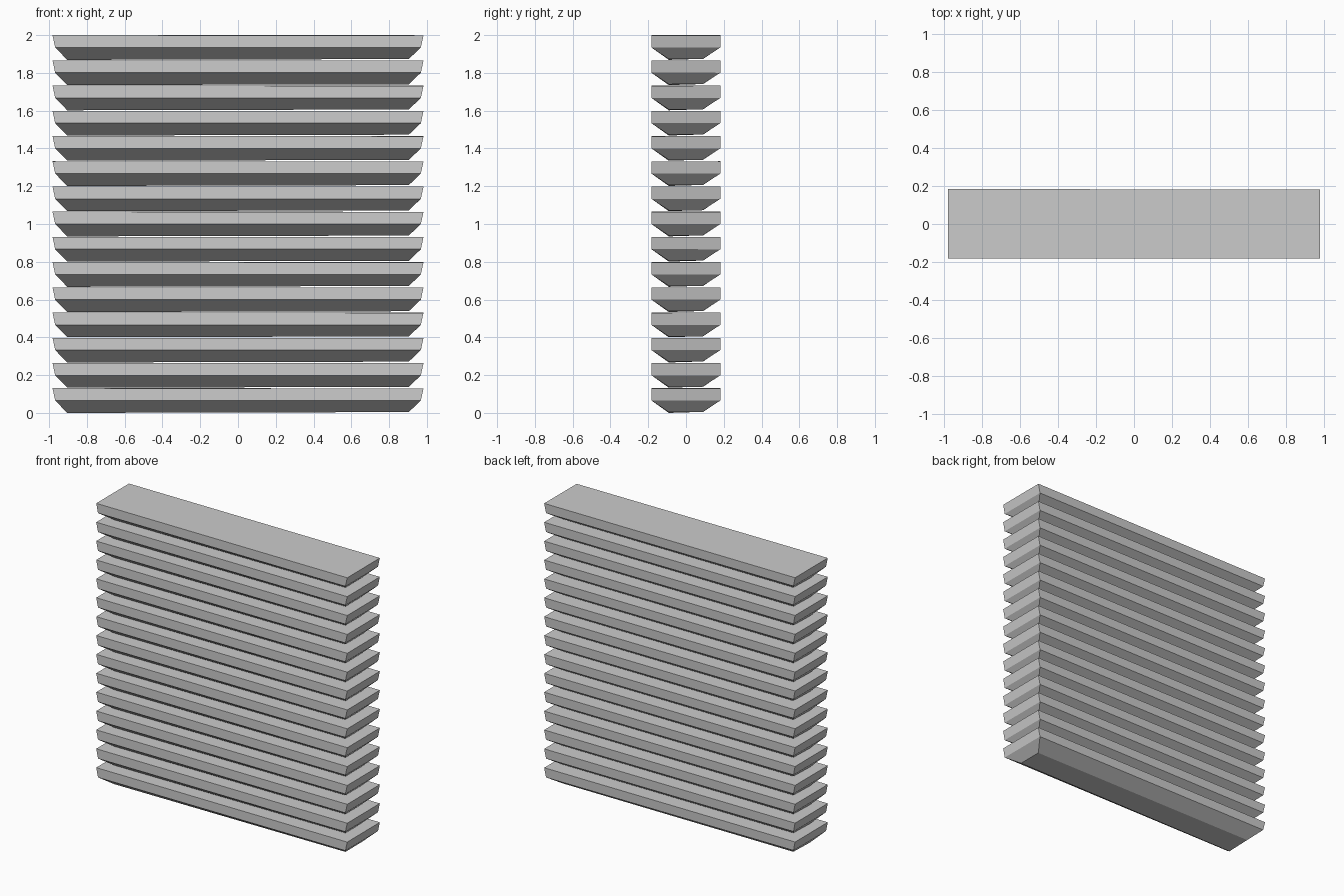
import bpy, bmesh, random

if "Cube" in bpy.data.objects:
    bpy.data.objects.remove(bpy.data.objects["Cube"])

random.seed(4)
COUNT = 15
PITCH = (2.0 - 0.131) / (COUNT - 1)
# Slat rings: half length, half depth, height
RINGS = [(0.904, 0.09, 0.005), (0.968, 0.183, 0.066), (0.982, 0.183, 0.130)]


def wobble(a):
    return random.uniform(-a, a)


# Hand-cut plank: straight upper band over a chamfered underside
def slat_mesh():
    bm = bmesh.new()
    rings = []
    for hx, hy, z in RINGS:
        rings.append([bm.verts.new((sx * hx, sy * hy + wobble(0.002), z + wobble(0.001)))
                      for sx, sy in ((-1, -1), (1, -1), (1, 1), (-1, 1))])
    bm.faces.new(rings[0][::-1])
    bm.faces.new(rings[-1])
    for lo, hi in zip(rings, rings[1:]):
        for i in range(4):
            j = (i + 1) % 4
            bm.faces.new((lo[i], lo[j], hi[j], hi[i]))
    # Lowest corner rests on the ground
    rings[0][0].co.z = 0.0
    mesh = bpy.data.meshes.new("slat")
    bm.to_mesh(mesh)
    bm.free()
    return mesh


# Stack of identical slats
mesh = slat_mesh()
for i in range(COUNT):
    slat = bpy.data.objects.new(f"slat_{i + 1}", mesh)
    slat.location.z = i * PITCH
    bpy.context.collection.objects.link(slat)
